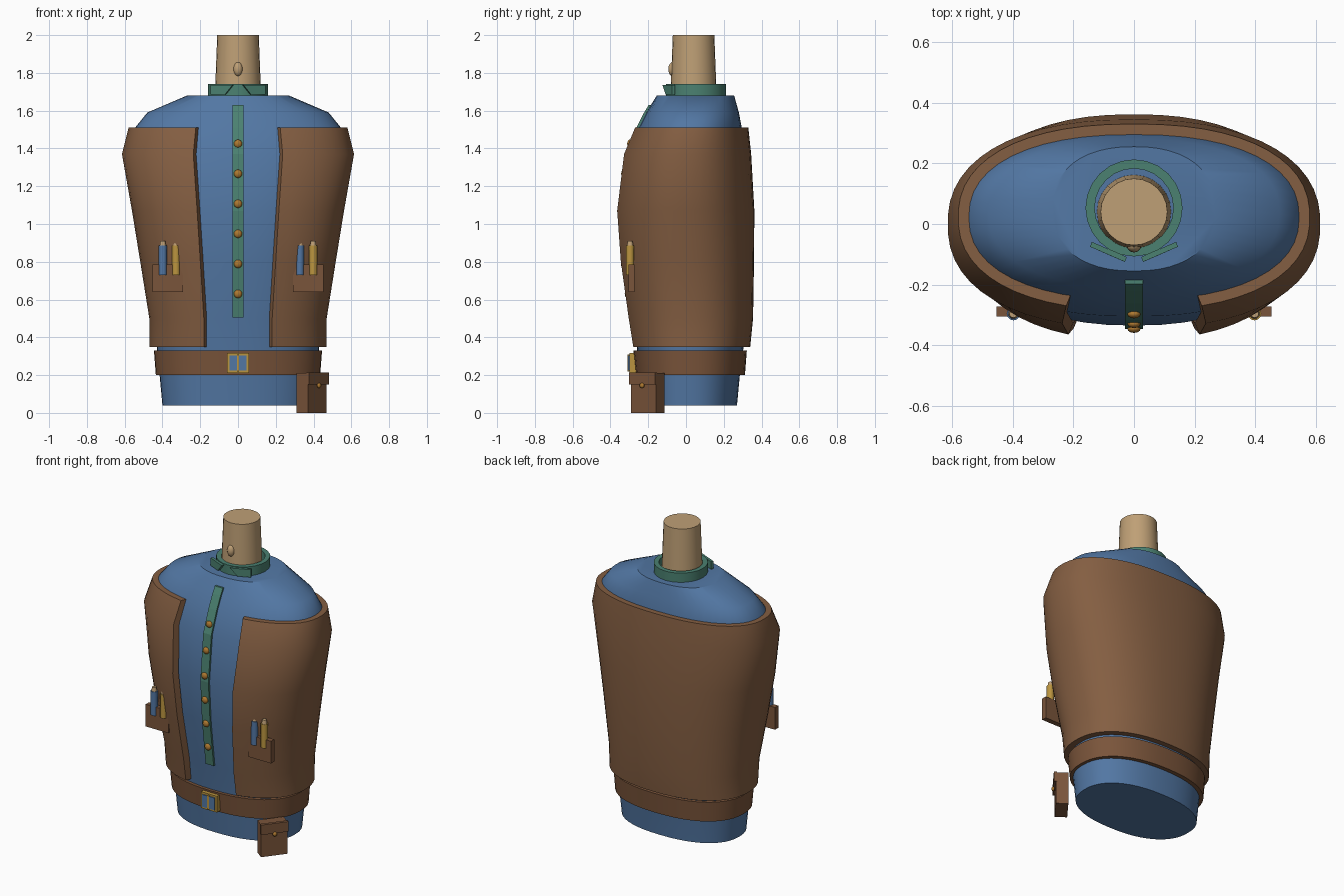
import bpy, bmesh, math
from mathutils import Matrix, Vector

cube = bpy.data.objects.get("Cube")
if cube:
    bpy.data.objects.remove(cube, do_unlink=True)


def material(name, rgb):
    m = bpy.data.materials.new(name)
    m.use_nodes = True
    m.diffuse_color = (*rgb, 1)
    bsdf = next(n for n in m.node_tree.nodes if n.type == "BSDF_PRINCIPLED")
    bsdf.inputs["Base Color"].default_value = (*rgb, 1)
    return m


BLUE = material("shirt blue", (0.085, 0.185, 0.37))
BROWN = material("vest brown", (0.23, 0.112, 0.054))
LEATHER = material("leather brown", (0.195, 0.09, 0.043))
GREEN = material("trim green", (0.07, 0.22, 0.165))
SKIN = material("skin tan", (0.52, 0.35, 0.18))
GOLD = material("gold", (0.50, 0.30, 0.05))
BRASS = material("button brass", (0.42, 0.19, 0.03))

POWER = 2.3   # roundness of the body cross-section
SIDES = 48


def finish(bm, name, mat, smooth=None):
    bmesh.ops.recalc_face_normals(bm, faces=bm.faces)
    mesh = bpy.data.meshes.new(name)
    bm.to_mesh(mesh)
    bm.free()
    mesh.materials.append(mat)
    ob = bpy.data.objects.new(name, mesh)
    bpy.context.collection.objects.link(ob)
    if smooth:
        bpy.ops.object.select_all(action="DESELECT")
        ob.select_set(True)
        bpy.context.view_layer.objects.active = ob
        bpy.ops.object.shade_smooth_by_angle(angle=math.radians(smooth))
    return ob


def outline(ring, angles, inset=0.0):
    """Points of a rounded oval ring given as (z, half width, front y, back y)."""
    z, hx, front, back = ring
    cy, hy = (front + back) / 2, (back - front) / 2 - inset
    hx -= inset
    bend = lambda v: math.copysign(abs(v) ** (2 / POWER), v)
    return [Vector((hx * bend(math.cos(a)), cy + hy * bend(math.sin(a)), z)) for a in angles]


def full_turn():
    return [math.tau * i / SIDES for i in range(SIDES)]


def bridge(bm, a, b, closed):
    n = len(a)
    for i in range(n if closed else n - 1):
        j = (i + 1) % n
        bm.faces.new((a[i], a[j], b[j], b[i]))


def loft(name, rings, mat, smooth=32):
    bm = bmesh.new()
    rows = [[bm.verts.new(p) for p in outline(r, full_turn())] for r in rings]
    for a, b in zip(rows, rows[1:]):
        bridge(bm, a, b, True)
    bm.faces.new(rows[0])
    bm.faces.new(rows[-1])
    return finish(bm, name, mat, smooth)


def shell(name, rings, angles, thick, closed, mat):
    """Thick wall: outer rows going up, inner rows coming down."""
    bm = bmesh.new()
    loop = [(r, 0) for r in rings] + [(r, thick) for r in reversed(rings)]
    rows = [[bm.verts.new(p) for p in outline(r, angles, t)] for r, t in loop]
    for k in range(len(rows)):
        bridge(bm, rows[k], rows[(k + 1) % len(rows)], closed)
    if not closed:
        for end in (0, -1):
            for k in range(len(rings) - 1):
                bm.faces.new((rows[k][end], rows[k + 1][end], rows[-k - 2][end], rows[-k - 1][end]))
    return finish(bm, name, mat, 40)


def box(name, lo, hi, mat, matrix=None):
    bm = bmesh.new()
    lo, hi = Vector(lo), Vector(hi)
    bmesh.ops.create_cube(bm, size=1)
    for v in bm.verts:
        v.co = Vector((lo[i] + (v.co[i] + 0.5) * (hi[i] - lo[i]) for i in range(3)))
    if matrix:
        bm.transform(matrix)
    return finish(bm, name, mat)


def prism(name, points, depth, mat):
    """Extrude a polygon along a depth vector."""
    bm = bmesh.new()
    a = [bm.verts.new(p) for p in points]
    b = [bm.verts.new(Vector(p) + Vector(depth)) for p in points]
    bm.faces.new(a)
    bm.faces.new(b)
    bridge(bm, a, b, True)
    return finish(bm, name, mat)


def cone(name, x, y, z0, z1, r0, r1, mat, sides=16):
    bm = bmesh.new()
    bmesh.ops.create_cone(bm, cap_ends=True, segments=sides, radius1=r0, radius2=r1, depth=z1 - z0)
    bm.transform(Matrix.Translation((x, y, (z0 + z1) / 2)))
    return finish(bm, name, mat, 35)


def ball(name, centre, size, mat, matrix=None):
    bm = bmesh.new()
    bmesh.ops.create_uvsphere(bm, u_segments=12, v_segments=8, radius=1)
    bm.transform((matrix or Matrix()) @ Matrix.Translation(centre) @ Matrix.Diagonal((*size, 1)))
    return finish(bm, name, mat, 60)


# Shirt body
shirt = [(0.04, 0.40, -0.23, 0.27), (0.20, 0.415, -0.245, 0.285), (0.35, 0.43, -0.26, 0.305),
         (0.50, 0.435, -0.28, 0.32), (0.80, 0.48, -0.318, 0.325), (1.07, 0.527, -0.335, 0.325),
         (1.37, 0.575, -0.305, 0.31), (1.51, 0.545, -0.25, 0.295), (1.59, 0.48, -0.21, 0.28),
         (1.68, 0.27, -0.155, 0.255)]
loft("shirt", shirt, BLUE)

# Open vest, wrapped around the back
vest = [(0.35, 0.47, -0.295, 0.34), (0.50, 0.47, -0.32, 0.355), (0.80, 0.518, -0.363, 0.36),
        (1.07, 0.562, -0.383, 0.362), (1.37, 0.615, -0.345, 0.345), (1.51, 0.58, -0.285, 0.33)]
start, sweep = math.radians(-70.5), math.radians(321)
shell("vest", vest, [start + sweep * i / SIDES for i in range(SIDES + 1)], 0.04, False, BROWN)

# Belt and buckle
shell("belt", [(0.20, 0.435, -0.265, 0.312), (0.33, 0.445, -0.278, 0.322)],
      full_turn(), 0.03, True, LEATHER)
box("buckle_frame", (-0.058, -0.30, 0.212), (0.058, -0.26, 0.318), GOLD)
box("buckle_plate", (-0.045, -0.306, 0.225), (0.045, -0.29, 0.305), BLUE)
box("buckle_prong", (-0.006, -0.31, 0.22), (0.006, -0.29, 0.31), GOLD)


# Button placket following the chest
def chest_y(z):
    for a, b in zip(shirt, shirt[1:]):
        if a[0] <= z <= b[0]:
            return a[2] + (b[2] - a[2]) * (z - a[0]) / (b[0] - a[0])


heights = [0.505] + [r[0] for r in shirt if 0.51 < r[0] < 1.62] + [1.63]
bm = bmesh.new()
rows = [[bm.verts.new((x, chest_y(z) + d, z)) for x, d in
         ((-0.029, -0.012), (0.029, -0.012), (0.029, 0.01), (-0.029, 0.01))] for z in heights]
for a, b in zip(rows, rows[1:]):
    bridge(bm, a, b, True)
bm.faces.new(rows[0])
bm.faces.new(rows[-1])
finish(bm, "placket", GREEN)
for i in range(6):
    z = 0.63 + 0.159 * i
    ball("shirt_button", (0, chest_y(z) - 0.014, z), (0.022, 0.014, 0.022), BRASS)

# Neck, throat and collar
cone("neck", 0, 0.04, 1.66, 2.0, 0.123, 0.11, SKIN, 24)
ball("throat", (0, -0.07, 1.82), (0.025, 0.024, 0.038), SKIN)
bm = bmesh.new()
rows = [[bm.verts.new((r * math.cos(a), 0.053 + r * math.sin(a), z))
         for a in [math.tau * i / 24 for i in range(24)]]
        for r, z in ((0.16, 1.67), (0.16, 1.74), (0.13, 1.74), (0.13, 1.67))]
for k in range(4):
    bridge(bm, rows[k], rows[(k + 1) % 4], True)
finish(bm, "collar", GREEN, 35)
for side, name in ((1, "left_collar_flap"), (-1, "right_collar_flap")):
    prism(name, [(side * 0.145, -0.075, 1.735), (side * 0.03, -0.125, 1.735),
                 (side * 0.07, -0.108, 1.685), (side * 0.145, -0.075, 1.685)],
          (side * -0.006, 0.016, 0), GREEN)

# Chest pockets, each holding two tools
for side, name in ((1, "left"), (-1, "right")):
    xs = sorted((side * 0.29, side * 0.453))
    box(name + "_pocket", (xs[0], -0.305, 0.64), (xs[1], -0.272, 0.785), LEATHER)
    centre = side * 0.363
    for dx, mat, tool in ((-0.035, BLUE, "blue_tool"), (0.035, GOLD, "gold_tool")):
        x = centre + dx
        cone(name + "_" + tool, x, -0.296, 0.73, 0.885, 0.022, 0.022, mat, 12)
        cone(name + "_" + tool + "_cap", x, -0.296, 0.885, 0.91, 0.017, 0.013, SKIN, 12)

# Belt pouch, turned outwards on the left hip
turn = Matrix.Translation((0.39, -0.2025, 0)) @ Matrix.Rotation(math.radians(52.5), 4, "Z")
box("pouch", (-0.082, -0.037, 0), (0.082, 0.037, 0.21), LEATHER, turn)
box("pouch_flap", (-0.086, -0.049, 0.15), (0.086, -0.03, 0.215), LEATHER, turn)
ball("pouch_button", (0, -0.05, 0.145), (0.014, 0.01, 0.014), BRASS, turn)
